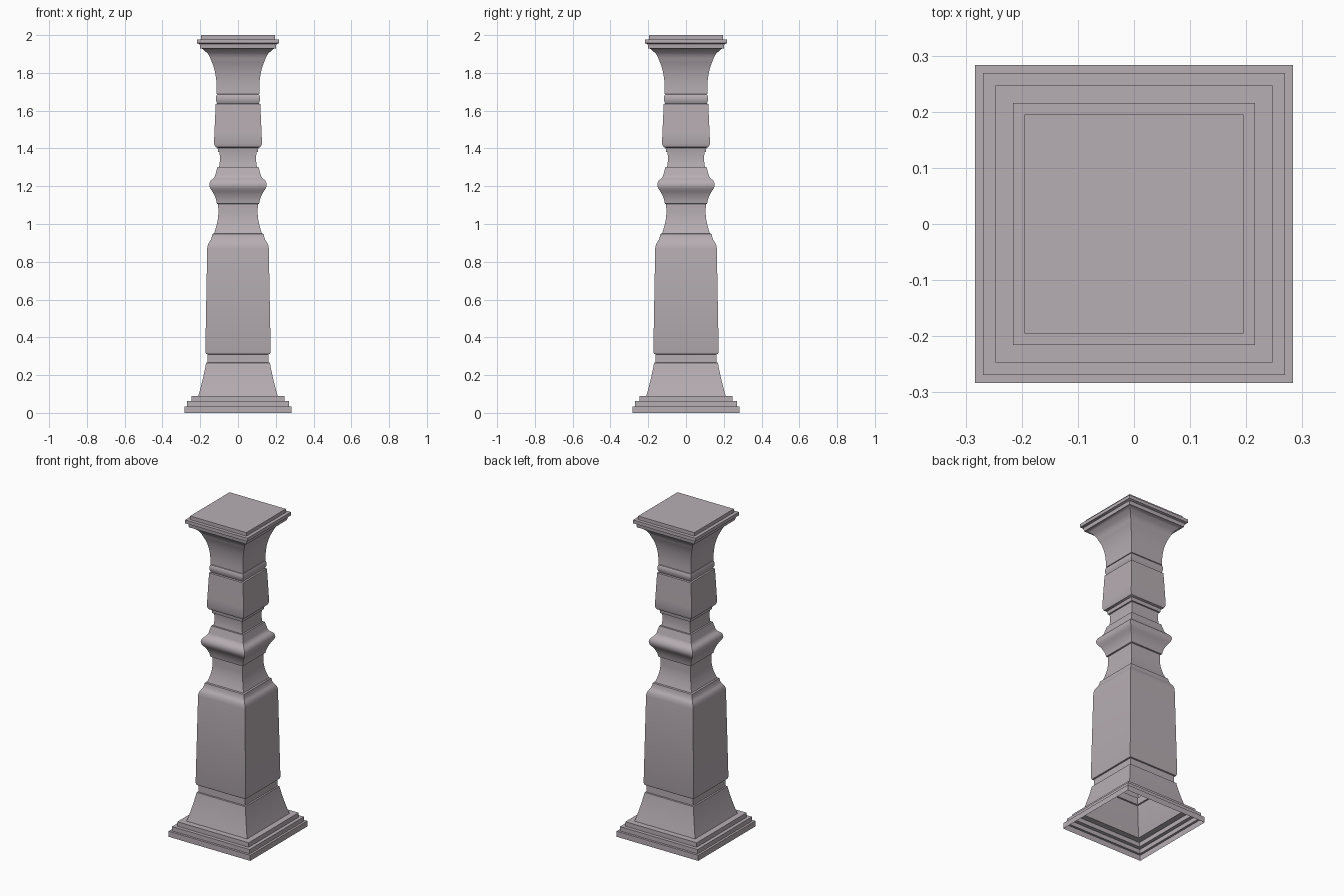
import bpy, bmesh, math

if "Cube" in bpy.data.objects:
    bpy.data.objects.remove(bpy.data.objects["Cube"])

stone = bpy.data.materials.new("stone")
stone.diffuse_color = (.47, .42, .45, 1)
stone.use_nodes = True
stone.node_tree.nodes["Principled BSDF"].inputs["Base Color"].default_value = stone.diffuse_color


def arc(p0, ctrl, p1, n=8):
    """Quadratic curve between two profile points (half width, height)."""
    return [tuple((1 - t) ** 2 * a + 2 * t * (1 - t) * c + t * t * b
                  for a, c, b in zip(p0, ctrl, p1))
            for t in (i / n for i in range(n + 1))]


def square_turning(name, profile, cap=False):
    """Sweep a profile around a square plan, as an open-ended shell."""
    bm = bmesh.new()
    rings, last = [], None
    for w, z in profile:
        if (w, z) == last:
            continue
        last = (w, z)
        rings.append([bm.verts.new((sx * w, sy * w, z))
                      for sx, sy in ((-1, -1), (1, -1), (1, 1), (-1, 1))])
    for a, b in zip(rings, rings[1:]):
        for i in range(4):
            j = (i + 1) % 4
            bm.faces.new((a[i], a[j], b[j], b[i]))
    if cap:
        bm.faces.new(rings[-1])
    mesh = bpy.data.meshes.new(name)
    bm.to_mesh(mesh)
    bm.free()
    mesh.materials.append(stone)
    ob = bpy.data.objects.new(name, mesh)
    bpy.context.collection.objects.link(ob)
    bpy.ops.object.select_all(action='DESELECT')
    ob.select_set(True)
    bpy.context.view_layer.objects.active = ob
    bpy.ops.object.shade_smooth_by_angle(angle=math.radians(35))
    return ob


# Stepped plinth with hollow underside
square_turning("plinth", [(.283, 0), (.283, .035), (.269, .035), (.269, .062),
                          (.247, .062), (.247, .09), (.21, .09)])

# Flared foot and the band above it
square_turning("foot", arc((.21, .09), (.184, .18), (.169, .265))
               + [(.161, .267), (.161, .31)])

# Tapered lower shaft with a rounded shoulder
square_turning("lower_shaft", [(.161, .31), (.169, .312), (.173, .325), (.163, .87)]
               + arc((.163, .87), (.161, .895), (.15, .908), 5)
               + arc((.15, .908), (.14, .918), (.136, .947), 5)
               + [(.127, .95)])

# Waisted neck
square_turning("neck", arc((.127, .95), (.105, 1.01), (.104, 1.06))
               + [(.105, 1.105)])

# Bulging knop
square_turning("knop", [(.105, 1.105), (.112, 1.108)]
               + arc((.112, 1.108), (.118, 1.15), (.143, 1.182), 6)
               + arc((.143, 1.182), (.161, 1.208), (.143, 1.231), 6)
               + arc((.143, 1.231), (.122, 1.247), (.12, 1.26), 5)
               + [(.109, 1.302), (.1, 1.303)])

# Short collar and upper shaft
square_turning("upper_shaft", arc((.1, 1.303), (.093, 1.34), (.098, 1.38), 6)
               + [(.105, 1.382), (.108, 1.403), (.12, 1.408), (.127, 1.425),
                  (.125, 1.48), (.118, 1.635), (.11, 1.638)])

# Rounded ring moulding
square_turning("ring", [(.11, 1.638)]
               + arc((.112, 1.643), (.122, 1.664), (.112, 1.685), 8)
               + [(.108, 1.687)])

# Sweeping capital
square_turning("capital", [(.108, 1.687), (.113, 1.689)]
               + arc((.113, 1.689), (.109, 1.80), (.145, 1.872), 10)
               + arc((.145, 1.872), (.15, 1.89), (.163, 1.905), 5)
               + [(.18, 1.92), (.19, 1.928), (.2, 1.93), (.203, 1.952)])

# Stepped top slab
square_turning("abacus", [(.203, 1.952), (.216, 1.957), (.216, 1.978),
                          (.195, 1.978), (.195, 2.0)], cap=True)
